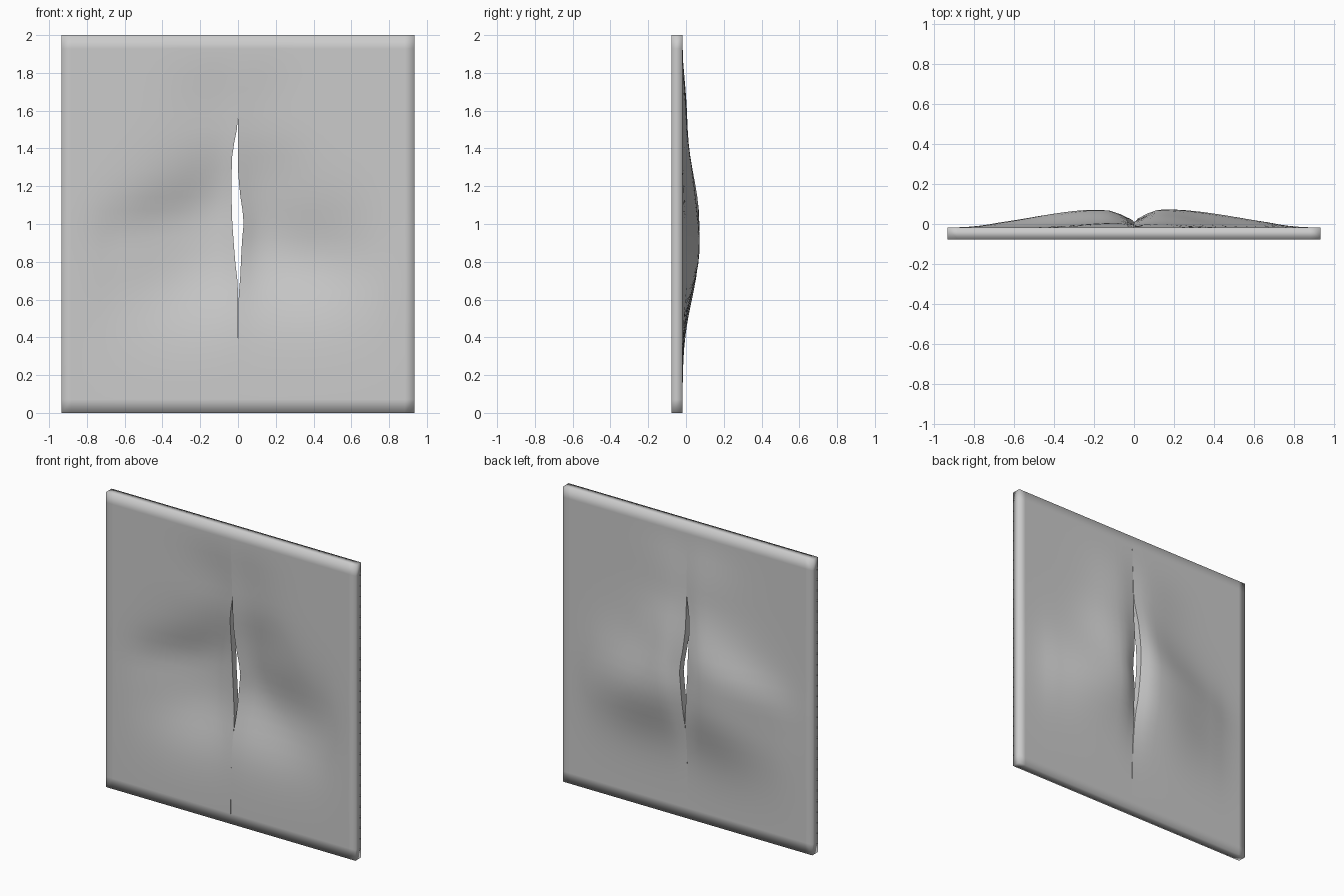
import bpy, bmesh
from math import exp, cos, sin, radians

if "Cube" in bpy.data.objects:
    bpy.data.objects.remove(bpy.data.objects["Cube"])

W, H, T, FRONT = 0.935, 2.0, 0.06, -0.078   # leaf width, height, thickness, front plane

# dents pushed in from the front: x, z, depth, spread along, spread across, tilt in degrees
DENTS = {
    "left_door_panel": [(-0.20, 0.80, 0.074, 0.29, 0.21, 18), (-0.06, 1.20, 0.050, 0.26, 0.19, 25),
                        (-0.42, 1.02, 0.022, 0.25, 0.10, 15), (-0.10, 1.62, 0.017, 0.18, 0.14, 0)],
    "right_door_panel": [(0.33, 0.83, 0.068, 0.25, 0.20, -12), (0.06, 1.00, 0.050, 0.17, 0.26, 0),
                         (0.18, 1.28, 0.022, 0.16, 0.14, -30), (0.10, 1.62, 0.014, 0.15, 0.14, 0)],
}
# bent meeting edges: z, x offset
EDGES = {
    "left_door_panel": [(0, 0), (0.68, 0), (0.80, -0.015), (1.0, -0.03), (1.2, -0.036), (1.38, -0.03), (1.53, 0), (2, 0)],
    "right_door_panel": [(0, 0), (0.6, 0.002), (0.72, 0.012), (0.9, 0.02), (1.02, 0.032), (1.15, 0.012), (1.27, 0), (2, 0)],
}


def lerp_table(table, z):
    for (z0, a), (z1, b) in zip(table, table[1:]):
        if z <= z1:
            return a + (b - a) * (z - z0) / (z1 - z0)
    return table[-1][1]


def dent(x, z, dents):
    d = 0
    for cx, cz, depth, su, sv, tilt in dents:
        c, s = cos(radians(tilt)), sin(radians(tilt))
        u, v = (x - cx) * c + (z - cz) * s, (z - cz) * c - (x - cx) * s
        d += depth * exp(-0.5 * ((u / su) ** 2 + (v / sv) ** 2))
    # the rim stays straight
    fade = min(1, (W - abs(x)) / 0.25) * min(1, z / 0.25) * min(1, (H - z) / 0.2)
    return d * max(0, fade)


def door_panel(name, side):
    bm = bmesh.new()
    # flat sheet in the xz plane, extruded to thickness
    bmesh.ops.create_grid(bm, x_segments=18, y_segments=28, size=0.5)
    for v in bm.verts:
        v.co = (side * W / 2 + v.co.x * W, FRONT, H / 2 + v.co.y * H)
    ext = bmesh.ops.extrude_face_region(bm, geom=bm.faces[:], use_keep_orig=True)
    back = [g for g in ext["geom"] if isinstance(g, bmesh.types.BMVert)]
    bmesh.ops.translate(bm, verts=back, vec=(0, T, 0))
    bmesh.ops.recalc_face_normals(bm, faces=bm.faces[:])
    # meeting edge stays crisp
    for e in bm.edges:
        if all(abs(v.co.x) < 1e-4 for v in e.verts) and len({f.normal.to_tuple(1) for f in e.link_faces}) > 1:
            e.smooth = False
    # push in the dents, roll the meeting edge and pull the gap open
    back = set(back)
    for v in bm.verts:
        x, z = v.co.x, v.co.z
        d = dent(x, z, DENTS[name])
        near = max(0, 1 - abs(x) / 0.08)
        v.co.y += d * (1 - (0.35 if v in back else 0.15) * near)
        v.co.x += lerp_table(EDGES[name], z) * max(0, 1 - abs(x) / 0.3)
    me = bpy.data.meshes.new(name)
    bm.to_mesh(me)
    bm.free()
    for p in me.polygons:
        p.use_smooth = True
    ob = bpy.data.objects.new(name, me)
    bpy.context.collection.objects.link(ob)


door_panel("left_door_panel", -1)
door_panel("right_door_panel", 1)
